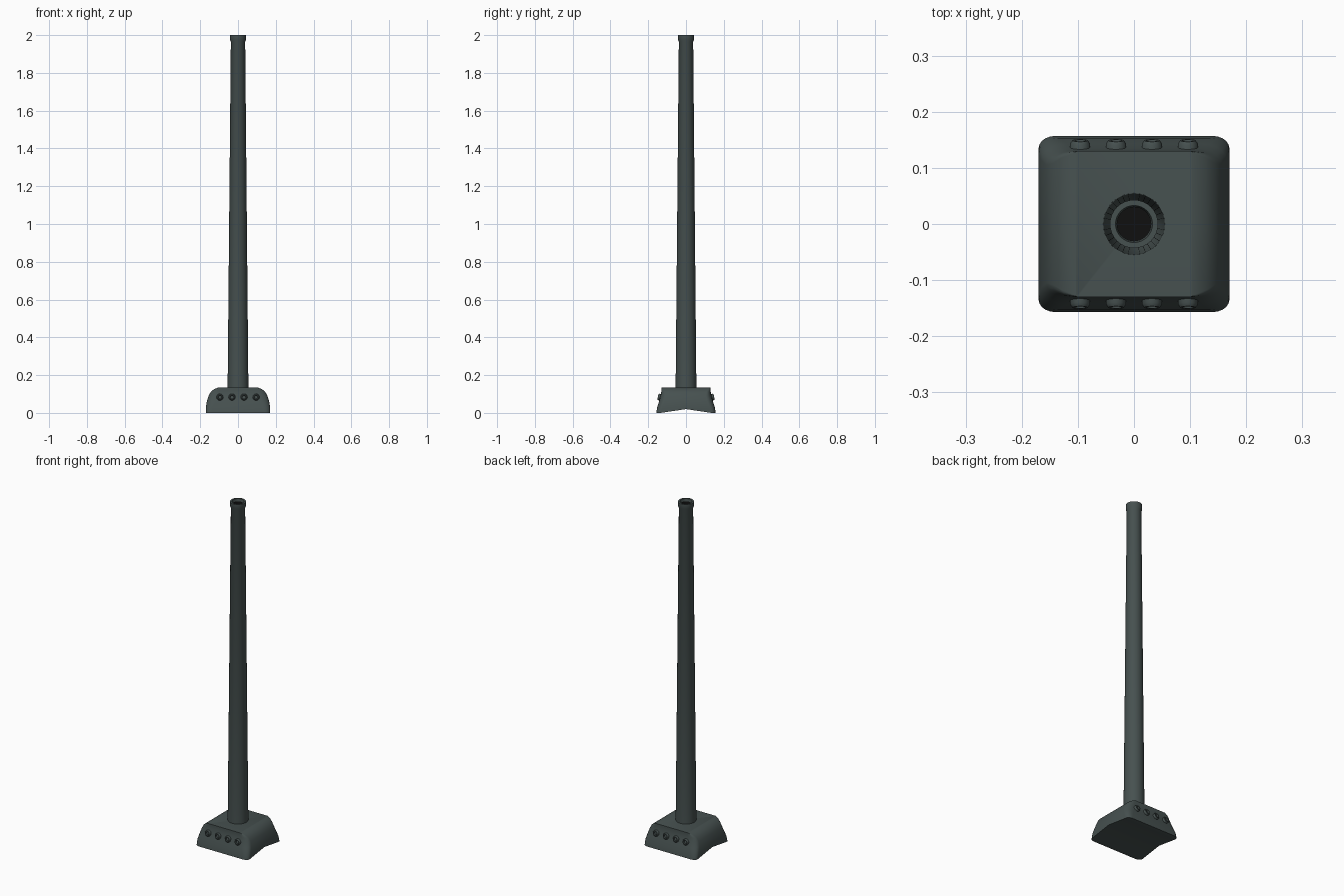
import bpy
import bmesh
from math import sin, cos, pi, radians
from mathutils import Matrix

if "Cube" in bpy.data.objects:
    bpy.data.objects.remove(bpy.data.objects["Cube"])


def make_material(name, rgb):
    mat = bpy.data.materials.new(name)
    mat.use_nodes = True
    mat.diffuse_color = (*rgb, 1)
    mat.node_tree.nodes["Principled BSDF"].inputs["Base Color"].default_value = (*rgb, 1)
    return mat


iron = make_material("dark grey iron", (0.062, 0.082, 0.08))
soot = make_material("black soot", (0.005, 0.005, 0.005))


def finish(bm, name, mats, angle=35):
    bmesh.ops.recalc_face_normals(bm, faces=bm.faces)
    mesh = bpy.data.meshes.new(name)
    bm.to_mesh(mesh)
    bm.free()
    obj = bpy.data.objects.new(name, mesh)
    bpy.context.collection.objects.link(obj)
    for mat in mats:
        mesh.materials.append(mat)
    bpy.ops.object.select_all(action="DESELECT")
    obj.select_set(True)
    bpy.context.view_layer.objects.active = obj
    bpy.ops.object.shade_smooth_by_angle(angle=radians(angle))
    return obj


def loft(bm, rings, close_ends=True):
    loops = [[bm.verts.new(p) for p in ring] for ring in rings]
    n = len(loops[0])
    for a, b in zip(loops, loops[1:]):
        for i in range(n):
            bm.faces.new((a[i], a[(i + 1) % n], b[(i + 1) % n], b[i]))
    if close_ends:
        bm.faces.new(loops[-1])
    return loops


def lathe(bm, profile, sides):
    return loft(bm, [[(r * cos(2 * pi * i / sides), r * sin(2 * pi * i / sides), z)
                      for i in range(sides)] for r, z in profile])


# Pipe: tapered wall, flared rim, hollow mouth
bm = bmesh.new()
lathe(bm, [(0.055, 0.13), (0.038, 1.965), (0.043, 1.975), (0.043, 2.0),
           (0.033, 2.0), (0.03, 1.985), (0.03, 1.9)], 32)
for face in bm.faces:
    c = face.calc_center_median()
    if c.xy.length < 0.0305 and 1.8 < c.z < 1.99:
        face.material_index = 1
finish(bm, "pipe", [iron, soot])


# Saddle base: height, half width, start of corner, half depth at middle and at ends
sections = [
    (0.0, 0.17, 0.14, 0.157, 0.135),
    (0.03, 0.17, 0.135, 0.153, 0.125),
    (0.06, 0.165, 0.12, 0.143, 0.113),
    (0.09, 0.156, 0.11, 0.135, 0.105),
    (0.11, 0.145, 0.105, 0.131, 0.108),
    (0.125, 0.128, 0.102, 0.13, 0.118),
    (0.135, 0.103, 0.1, 0.13, 0.128),
]
steps = 5


def base_ring(z, width, corner, mid, end):
    quarter = [(width, 0)]
    for i in range(steps + 1):
        t = pi / 2 * i / steps
        quarter.append((corner + (width - corner) * cos(t), end + (mid - end) * sin(t)))
    half = quarter + [(-x, y) for x, y in reversed(quarter)]
    outline = half + [(x, -y) for x, y in reversed(half[1:-1])]
    # The bottom edge rises to a ridge along the middle
    return [(x, y, z if z else 0.02 * (1 - min(1, abs(y) / 0.135))) for x, y in outline]


bm = bmesh.new()
loops = loft(bm, [base_ring(*s) for s in sections])
# Underside strips between matching front and back halves
bottom = loops[0]
n = len(bottom)
half = n // 2
for i in range(half):
    a, b = i, i + 1
    c, d = half - i - 1, half - i
    if a < c:
        quad = [bottom[a], bottom[b], bottom[c], bottom[d]]
        bm.faces.new(list(dict.fromkeys(quad)))
        low = [bottom[-a % n], bottom[-b % n], bottom[-c % n], bottom[-d % n]]
        bm.faces.new(list(dict.fromkeys(low)))
finish(bm, "saddle_base", [iron])


# Bolts: round bosses with recessed faces, along the front and back
for side, label in ((-1, "front"), (1, "back")):
    for k in range(4):
        bm = bmesh.new()
        lathe(bm, [(0.018, -0.02), (0.018, 0.005), (0.014, 0.011),
                   (0.01, 0.011), (0.008, 0.003)], 12)
        turn = Matrix.Rotation(-side * radians(80), 4, "X")
        place = Matrix.Translation(((k - 1.5) * 0.064, side * 0.138, 0.083))
        bmesh.ops.transform(bm, matrix=place @ turn, verts=bm.verts)
        finish(bm, f"{label}_bolt_{k + 1}", [iron])
